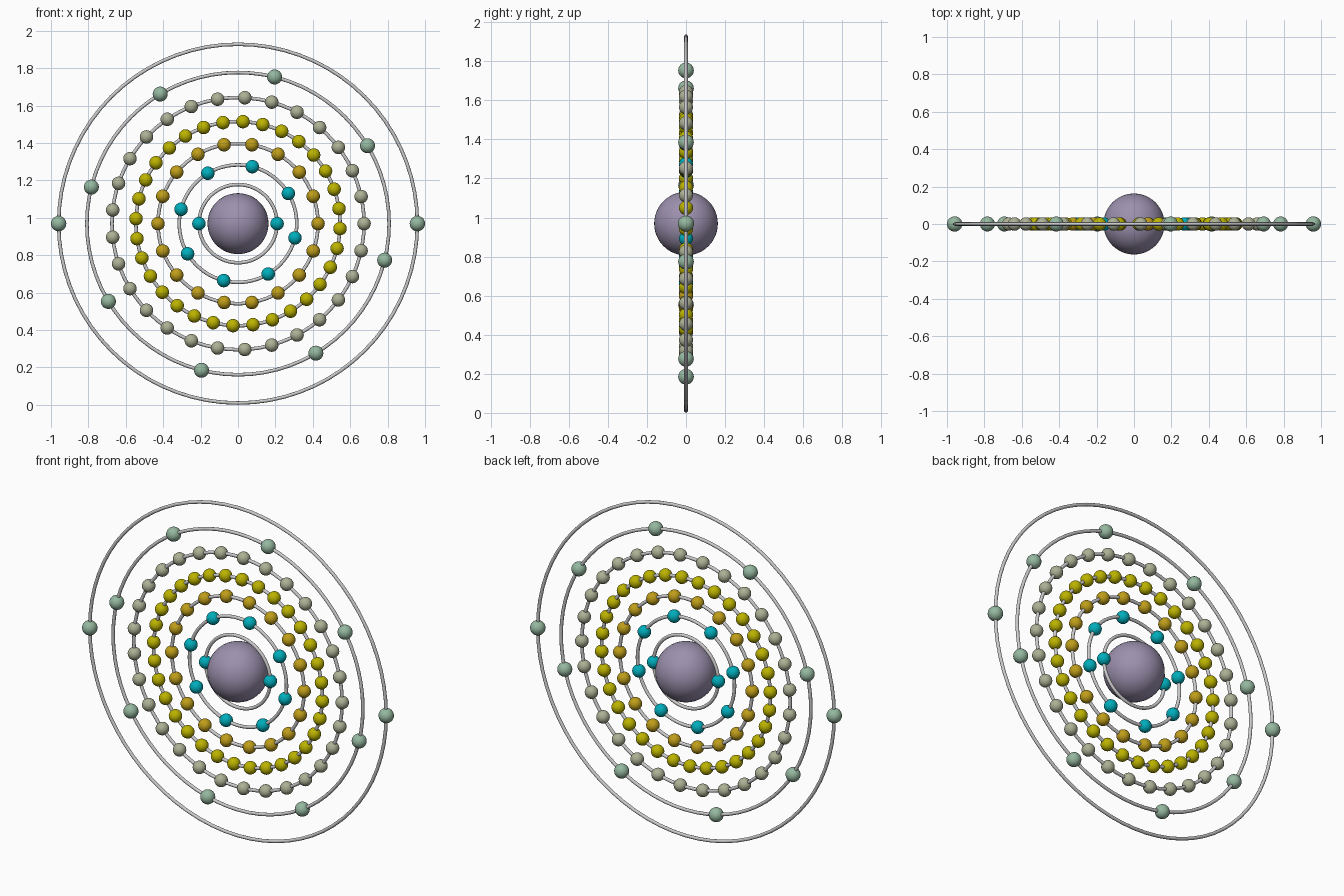
import bpy
from math import cos, sin, radians, pi

if "Cube" in bpy.data.objects:
    bpy.data.objects.remove(bpy.data.objects["Cube"])

ZC = 0.969      # height of the nucleus centre
TUBE = 0.0095   # orbit wire radius


def material(name, rgb):
    m = bpy.data.materials.new(name)
    m.diffuse_color = (*rgb, 1)
    m.use_nodes = True
    m.node_tree.nodes["Principled BSDF"].inputs["Base Color"].default_value = m.diffuse_color
    return m


def ball(name, radius, loc, mat, segs, rings):
    bpy.ops.mesh.primitive_uv_sphere_add(segments=segs, ring_count=rings,
                                         radius=radius, location=loc)
    ob = bpy.context.object
    ob.name = name
    ob.data.materials.append(mat)
    ob.data.shade_smooth()
    return ob


purple = material("nucleus_purple", (0.33, 0.28, 0.42))
teal = material("electron_teal", (0.0, 0.42, 0.50))
orange = material("electron_orange", (0.52, 0.34, 0.01))
yellow = material("electron_yellow", (0.50, 0.45, 0.0))
khaki = material("electron_khaki", (0.42, 0.44, 0.30))
green = material("electron_green", (0.30, 0.48, 0.35))

# Nucleus
ball("nucleus", 0.163, (0, 0, ZC), purple, 48, 24)

# Shells: orbit radius, electron count, start angle, electron radius, material
shells = [
    (0.209, 2, 0, 0.036, teal),
    (0.314, 8, 30.9, 0.036, teal),
    (0.428, 18, 0, 0.036, orange),
    (0.546, 32, -2.8, 0.036, yellow),
    (0.674, 29, 0, 0.036, khaki),
    (0.808, 8, 31, 0.040, green),
    (0.959, 2, 0, 0.041, green),
]

for i, (radius, count, start, size, mat) in enumerate(shells, 1):
    # Orbit ring standing in the xz plane
    bpy.ops.mesh.primitive_torus_add(major_radius=radius, minor_radius=TUBE,
                                     major_segments=72, minor_segments=12,
                                     location=(0, 0, ZC), rotation=(pi / 2, 0, 0))
    ring = bpy.context.object
    ring.name = f"orbit_ring_{i}"
    ring.data.shade_smooth()

    # Electrons evenly spaced on the ring, sharing one mesh
    first = None
    for k in range(count):
        a = radians(start + 360 * k / count)
        loc = (radius * cos(a), 0, ZC + radius * sin(a))
        if first is None:
            first = ball(f"electron_{i}_1", size, loc, mat, 24, 14)
        else:
            ob = bpy.data.objects.new(f"electron_{i}_{k + 1}", first.data)
            ob.location = loc
            bpy.context.collection.objects.link(ob)
